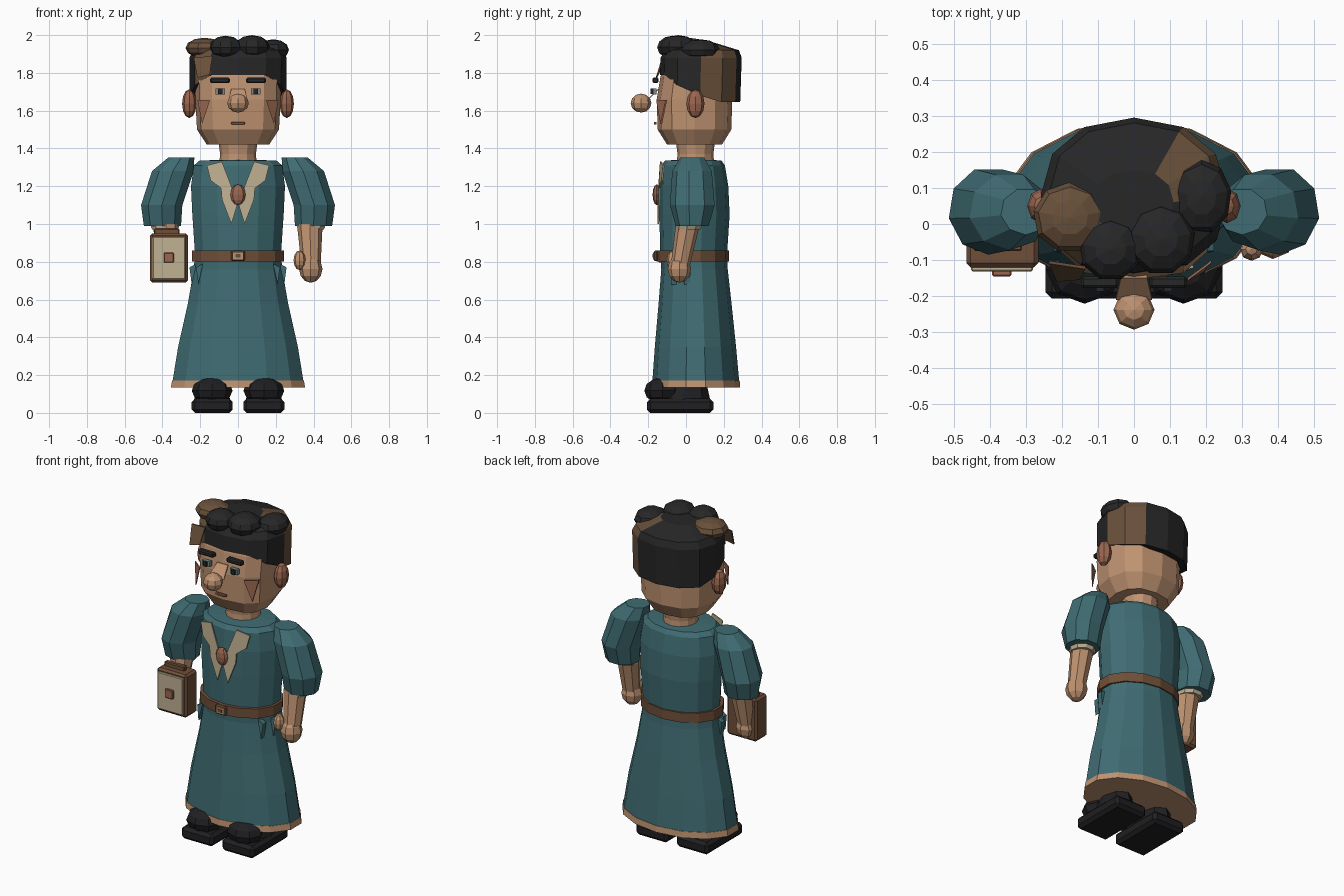
import bpy, bmesh
from math import sin, cos, pi
from mathutils import Matrix

if "Cube" in bpy.data.objects:
    bpy.data.objects.remove(bpy.data.objects["Cube"])


def material(name, r, g, b):
    m = bpy.data.materials.new(name)
    m.diffuse_color = (r, g, b, 1)
    m.use_nodes = True
    m.node_tree.nodes["Principled BSDF"].inputs["Base Color"].default_value = (r, g, b, 1)
    return m


TEAL = material("teal cloth", .05, .15, .17)
SKIN = material("tan skin", .52, .29, .165)
CREAM = material("cream", .53, .44, .29)
BLACK = material("black hair", .02, .02, .021)
BROWN = material("brown hair", .14, .08, .042)
LEATHER = material("brown leather", .16, .078, .04)
SHOE = material("dark shoe", .014, .014, .016)
ROSE = material("reddish skin", .33, .135, .08)
EYE = material("grey eye", .19, .26, .24)


def finish(name, bm, *mats, rule=None):
    bmesh.ops.recalc_face_normals(bm, faces=bm.faces)
    if rule:
        for f in bm.faces:
            f.material_index = rule(f.calc_center_median())
    me = bpy.data.meshes.new(name)
    bm.to_mesh(me)
    bm.free()
    for m in mats:
        me.materials.append(m)
    ob = bpy.data.objects.new(name, me)
    bpy.context.collection.objects.link(ob)
    return ob


def loft(name, rings, n, *mats, power=2, rule=None, reshape=None):
    """Stack of capped oval rings given as (cx, cy, z, rx, ry)."""
    bm = bmesh.new()
    loops = []
    for cx, cy, z, rx, ry in rings:
        loop = []
        for i in range(n):
            s, c = sin(2 * pi * i / n), -cos(2 * pi * i / n)
            e = 2 / power if c < .01 else 2 / (2 + (power - 2) * .4)
            x = abs(s) ** e * (1 if s > 0 else -1)
            y = abs(c) ** e * (1 if c > 0 else -1)
            loop.append(bm.verts.new((cx + rx * x, cy + ry * y, z)))
        loops.append(loop)
    for a, b in zip(loops, loops[1:]):
        for i in range(n):
            j = (i + 1) % n
            bm.faces.new((a[i], a[j], b[j], b[i]))
    bm.faces.new(loops[0])
    bm.faces.new(loops[-1])
    if reshape:
        for v in loops[0]:
            v.co.z = reshape(v.co)
    return finish(name, bm, *mats, rule=rule)


def ball(name, loc, size, mat, u=8, v=6):
    bm = bmesh.new()
    bmesh.ops.create_uvsphere(bm, u_segments=u, v_segments=v, radius=1)
    bmesh.ops.transform(bm, verts=bm.verts, matrix=Matrix.LocRotScale(loc, None, size))
    return finish(name, bm, mat)


def box(name, lo, hi, mat, bevel=0):
    bm = bmesh.new()
    bmesh.ops.create_cube(bm, size=1)
    for v in bm.verts:
        v.co = [(a + b) / 2 + c * (b - a) for a, b, c in zip(lo, hi, v.co)]
    if bevel:
        bmesh.ops.bevel(bm, geom=bm.edges[:], offset=bevel, segments=1, affect='EDGES')
    return finish(name, bm, mat)


def plate(name, points, mat, depth=.008):
    bm = bmesh.new()
    face = bm.faces.new([bm.verts.new(p) for p in points])
    new = bmesh.ops.extrude_face_region(bm, geom=[face])["geom"]
    bmesh.ops.translate(bm, vec=(0, depth, 0),
                        verts=[g for g in new if isinstance(g, bmesh.types.BMVert)])
    return finish(name, bm, mat)


# Dress
loft("skirt", [(0, .052, .14, .36, .232), (0, .05, .35, .325, .215), (0, .048, .58, .272, .193),
               (0, .045, .76, .24, .176), (0, .042, .83, .235, .176)], 14, TEAL)
loft("hem_trim", [(0, .052, .135, .364, .235), (0, .052, .172, .358, .232)], 14, SKIN)
loft("bodice", [(0, .04, .82, .232, .176), (0, .045, 1.05, .248, .186), (0, .042, 1.2, .255, .182),
                (0, .038, 1.31, .24, .168), (0, .038, 1.335, .21, .15), (0, .045, 1.34, .1, .09)], 14, TEAL)

# Belt and buckle
loft("belt", [(0, .035, .802, .25, .192), (0, .035, .86, .25, .192)], 14, LEATHER)
box("buckle_frame", (-.036, -.17, .803), (.036, -.15, .859), LEATHER, .006)
box("buckle_plate", (-.027, -.175, .812), (.027, -.165, .85), SKIN)
box("buckle_pin", (-.014, -.178, .822), (.014, -.17, .84), LEATHER)
ball("brooch", (0, -.155, 1.155), (.04, .022, .055), ROSE)

# Neck and head
loft("neck", [(0, .05, 1.31, .1, .1), (0, .05, 1.37, .095, .095), (0, .05, 1.45, .105, .105)], 12, SKIN)
loft("head", [(0, .045, 1.42, .165, .145), (0, .045, 1.5, .217, .195), (0, .045, 1.66, .226, .2),
              (0, .05, 1.78, .228, .185), (0, .055, 1.88, .19, .155)], 12, SKIN, power=2.8)

# Hair: cap with a lifted fringe and two brown patches


def hairline(co):
    if co.y < 0:
        return 1.79 if abs(co.x) < .18 else 1.735
    return 1.68 if co.y < .1 else 1.645


def hair_patch(c):
    side = c.x > .1 and .09 < c.y < .262
    return int(side or (c.x < -.12 and c.y < -.03))


loft("hair_cap", [(0, .075, 1.7, .255, .212), (0, .08, 1.88, .258, .215), (0, .085, 1.92, .235, .195),
                  (0, .06, 1.96, .11, .09)], 12, BLACK, BROWN, power=2.5,
     rule=hair_patch, reshape=hairline)
for name, loc, size, mat in (
        ("curl_right", (-.178, .018, 1.932), (.102, .098, .054), BROWN),
        ("curl_mid_right", (-.065, -.07, 1.935), (.088, .088, .062), BLACK),
        ("curl_mid_left", (.075, -.042, 1.937), (.095, .1, .063), BLACK),
        ("curl_left", (.187, .075, 1.922), (.084, .104, .056), BLACK)):
    ball(name, loc, size, mat, 9, 6)
plate("loose_lock", [(-.235, -.11, 1.88), (-.135, -.125, 1.89), (-.15, -.155, 1.79), (-.215, -.16, 1.775)], BROWN)

# Nose and mouth
ball("nose", (0, -.238, 1.64), (.057, .055, .05), SKIN)
plate("nose_bridge", [(-.036, -.15, 1.715), (.036, -.15, 1.715), (.05, -.21, 1.655), (-.05, -.21, 1.655)], SKIN)
box("mouth", (-.036, -.17, 1.527), (.036, -.155, 1.541), ROSE, .003)

# Mirrored parts
for s, side in ((1, "left"), (-1, "right")):
    def both(a, b, y0, y1, z0, z1):
        return (min(s * a, s * b), y0, z0), (max(s * a, s * b), y1, z1)

    # Face
    ball(side + "_ear", (s * .258, .05, 1.637), (.038, .048, .076), ROSE)
    box(side + "_eye", *both(.068, .118, -.176, -.155, 1.686, 1.718), EYE)
    box(side + "_pupil", *both(.083, .106, -.187, -.17, 1.687, 1.717), BLACK)
    box(side + "_eyebrow", *both(.043, .147, -.178, -.145, 1.746, 1.775), BLACK, .007)
    plate(side + "_cheek", [(s * .148, -.158, 1.655), (s * .215, -.108, 1.657), (s * .19, -.135, 1.53)], ROSE)

    # Collar lapel
    plate(side + "_lapel", [(s * .165, -.122, 1.31), (s * .085, -.138, 1.33), (s * .035, -.147, 1.2),
                            (s * .004, -.15, 1.1), (s * .035, -.15, 1.0), (s * .085, -.146, 1.13),
                            (s * .09, -.145, 1.19), (s * .145, -.13, 1.23)], CREAM)

    # Arm
    loft(side + "_sleeve", [(s * .3, .035, 1.352, .07, .065), (s * .345, .035, 1.28, .112, .108),
                            (s * .404, .037, 1.1, .111, .122), (s * .4, .035, .99, .1, .09)], 9, TEAL)
    loft(side + "_cuff", [(s * .385, .015, .97, .07, .066), (s * .388, .02, 1.0, .08, .074)], 9, CREAM)
    loft(side + "_forearm", [(s * .387, -.032, .77, .05, .05), (s * .38, .01, 1.0, .068, .064)], 8, SKIN)
    ball(side + "_hand", (s * .385, -.035, .762), (.062, .062, .073), SKIN)
    ball(side + "_thumb", (s * .326, -.07, .808), (.032, .032, .052), SKIN)

    # Drape below the belt
    for i, x in enumerate((.21, .245)):
        plate(f"{side}_drape_{i}", [(s * (x - .025), -.075 + i * .07, .79), (s * (x + .012), -.075 + i * .07, .77),
                                    (s * x, -.08 + i * .07, .68)], TEAL, .03)

    # Shoe
    box(side + "_sole", *both(.028, .245, -.207, .145, 0, .075), SHOE, .018)
    loft(side + "_shoe_body", [(s * .137, -.02, .06, .098, .15), (s * .137, 0, .15, .075, .11)], 8, SHOE)
    ball(side + "_toe_cap", (s * .137, -.125, .118), (.108, .096, .07), SHOE)

# Satchel held in the right hand
box("satchel", (-.465, -.12, .69), (-.265, -.01, .95), LEATHER, .012)
box("satchel_panel", (-.452, -.131, .708), (-.28, -.115, .932), CREAM, .004)
box("satchel_clasp", (-.393, -.145, .795), (-.34, -.127, .848), ROSE, .004)
box("satchel_handle", (-.445, -.075, .945), (-.31, -.045, .975), LEATHER, .005)
